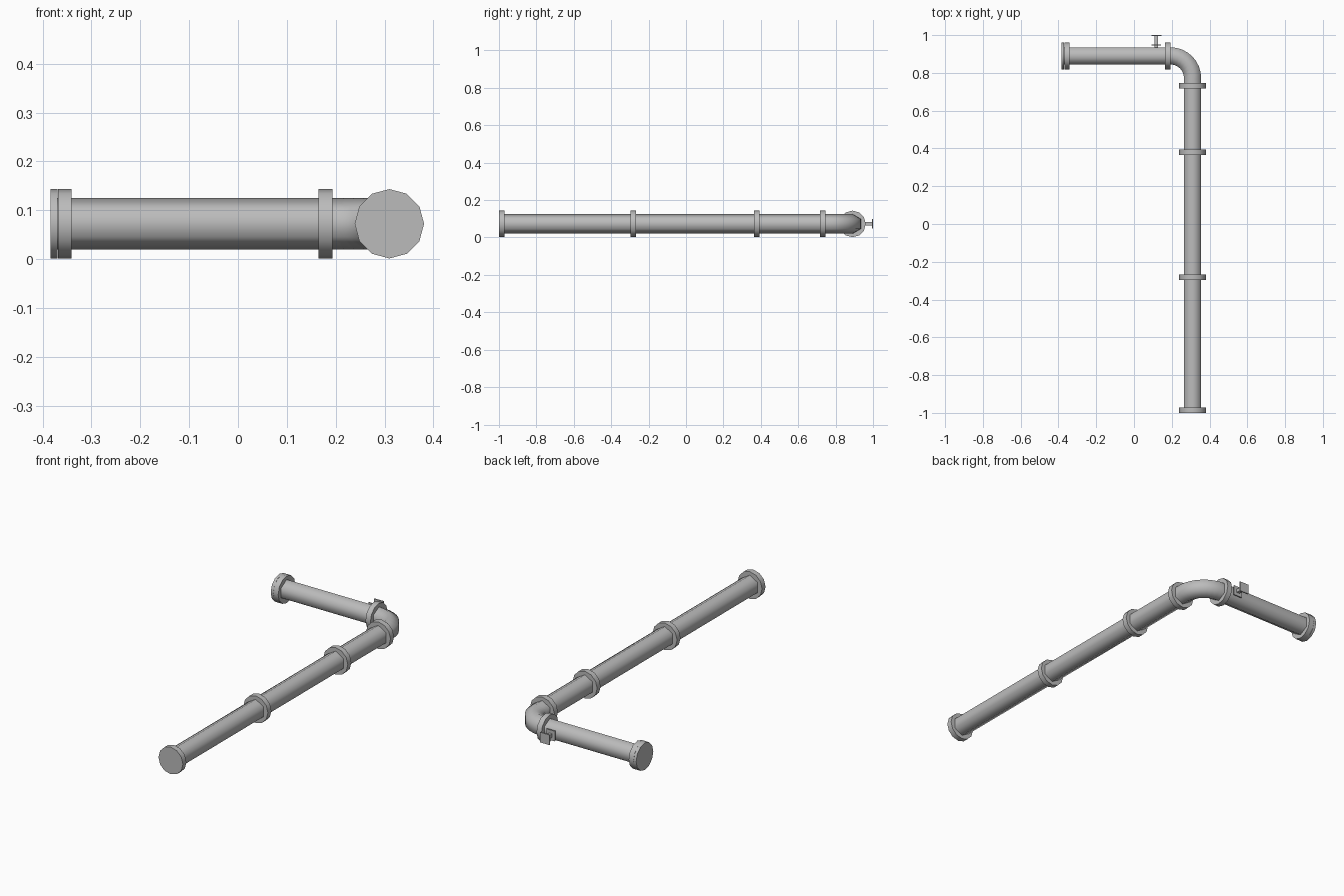
import bpy, bmesh, math
from mathutils import Vector

cube = bpy.data.objects.get("Cube")
if cube:
    bpy.data.objects.remove(cube)

grey = bpy.data.materials.new("pipe grey")
grey.use_nodes = True
GREY = (0.5, 0.5, 0.5, 1)
grey.diffuse_color = GREY
grey.node_tree.nodes["Principled BSDF"].inputs["Base Color"].default_value = GREY

AXIS_Z = 0.0725
MAIN_X, SIDE_Y = 0.31, 0.89
PIPE_R, FLANGE_R = 0.0525, 0.071


def sweep(name, path, radius, sides, smooth):
    """Sweep a polygon, point up, along (position, direction) stations."""
    bm = bmesh.new()
    rings = []
    for (x, y), (dx, dy) in path:
        side = Vector((dy, -dx, 0)).normalized()
        ring = []
        for i in range(sides):
            a = math.tau * i / sides
            offset = side * math.sin(a) + Vector((0, 0, math.cos(a)))
            ring.append(bm.verts.new(Vector((x, y, AXIS_Z)) + offset * radius))
        rings.append(ring)
    for r, s in zip(rings, rings[1:]):
        for i in range(sides):
            j = (i + 1) % sides
            bm.faces.new((r[i], r[j], s[j], s[i]))
    bm.faces.new(rings[0])
    bm.faces.new(rings[-1])
    bmesh.ops.recalc_face_normals(bm, faces=bm.faces)
    mesh = bpy.data.meshes.new(name)
    bm.to_mesh(mesh)
    bm.free()
    mesh.materials.append(grey)
    obj = bpy.data.objects.new(name, mesh)
    bpy.context.collection.objects.link(obj)
    bpy.ops.object.select_all(action='DESELECT')
    obj.select_set(True)
    bpy.context.view_layer.objects.active = obj
    bpy.ops.object.shade_smooth_by_angle(angle=math.radians(smooth))
    return obj


def along_y(name, y0, y1, radius, sides, smooth):
    sweep(name, [((MAIN_X, y), (0, 1)) for y in (y0, y1)], radius, sides, smooth)


def along_x(name, x0, x1, radius, sides, smooth):
    sweep(name, [((x, SIDE_Y), (1, 0)) for x in (x0, x1)], radius, sides, smooth)


def box(name, center, size):
    bpy.ops.mesh.primitive_cube_add(size=1, location=center)
    obj = bpy.context.object
    obj.name = name
    obj.scale = size
    obj.data.materials.append(grey)


# Straight hexagonal pipes with softened sides
along_y("main_pipe", -0.99, 0.735, PIPE_R, 6, 65)
along_x("side_pipe", -0.375, 0.18, PIPE_R, 6, 65)

# Quarter bend joining them
bend = 0.117
path = [((MAIN_X, 0.73), (0, 1))]
for i in range(9):
    a = math.pi / 2 * i / 8
    path.append(((MAIN_X - bend + bend * math.cos(a), SIDE_Y - bend + bend * math.sin(a)),
                 (-math.sin(a), math.cos(a))))
path.append(((0.175, SIDE_Y), (-1, 0)))
sweep("elbow", path, PIPE_R, 6, 65)

# Flanges along the main pipe
for name, y in (("front_flange", -0.985), ("lower_flange", -0.282),
                ("middle_flange", 0.379), ("elbow_front_flange", 0.732)):
    along_y(name, y - 0.0145, y + 0.0145, FLANGE_R, 12, 40)

# Flanges and end cap on the side pipe
along_x("elbow_side_flange", 0.165, 0.193, FLANGE_R, 12, 40)
along_x("end_flange", -0.369, -0.341, FLANGE_R, 12, 40)
along_x("end_cap", -0.384, -0.3695, FLANGE_R, 12, 40)

# Small valve handle behind the side pipe
VALVE_X = 0.118
box("valve_stem", (VALVE_X, 0.963, AXIS_Z + 0.001), (0.018, 0.066, 0.018))
box("valve_base", (VALVE_X, 0.948, AXIS_Z + 0.001), (0.05, 0.006, 0.053))
box("valve_plate", (VALVE_X, 0.997, AXIS_Z + 0.001), (0.053, 0.006, 0.053))
